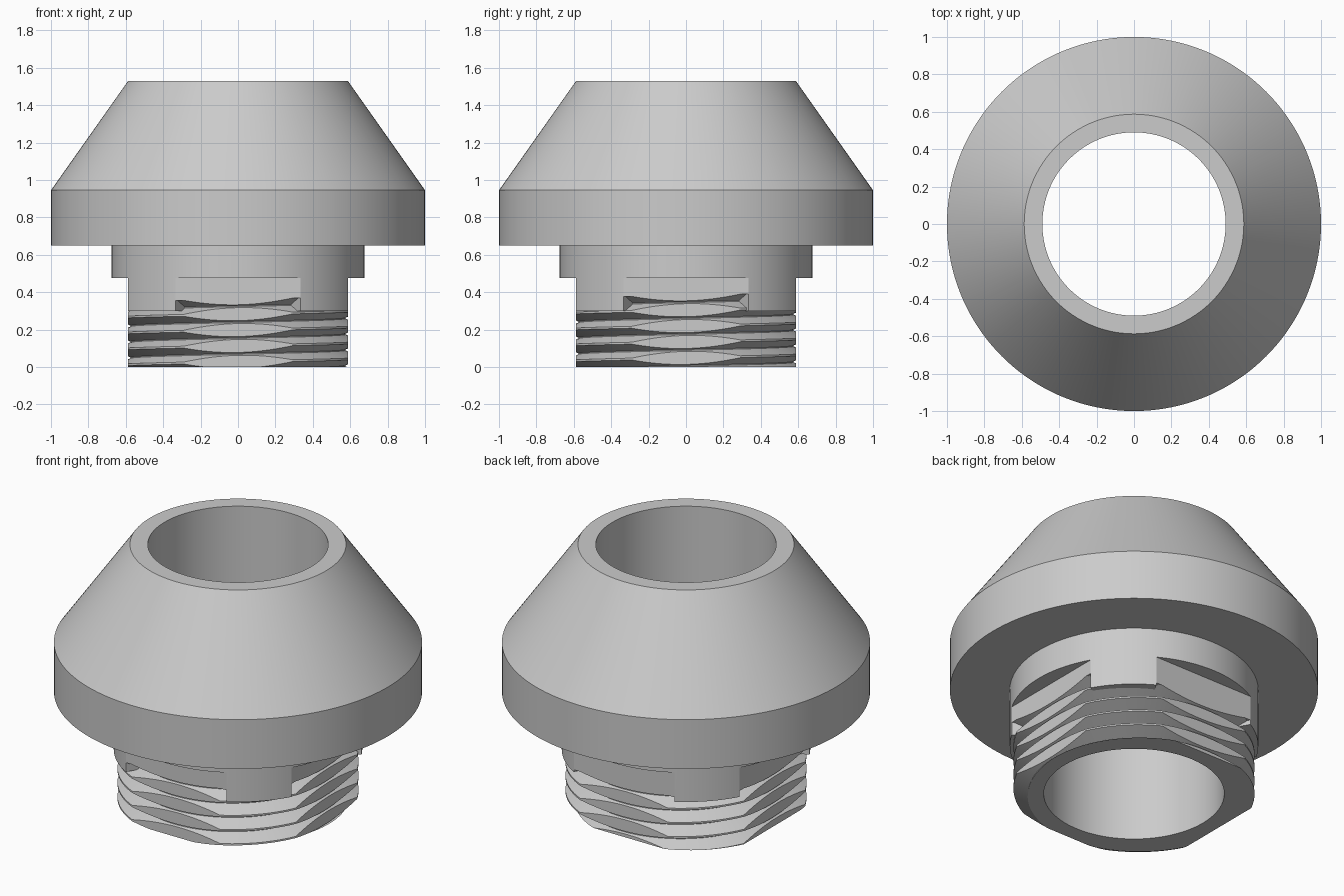
import bpy, bmesh, math

cube = bpy.data.objects.get("Cube")
if cube:
    bpy.data.objects.remove(cube, do_unlink=True)

BORE, FLAT = 0.49, 0.587            # bore radius, distance of wrench flats
COLLAR, CREST, ROOT = 0.675, 0.655, 0.575
PITCH, HALF_ROOT, FLANK = 0.085, 0.0025, 0.035
LEDGE, SHOULDER, BLOCK_END = 0.475, 0.65, 0.30

grey = bpy.data.materials.new("plain_grey")
grey.use_nodes = True
grey.diffuse_color = (0.6, 0.6, 0.6, 1)
grey.node_tree.nodes["Principled BSDF"].inputs["Base Color"].default_value = grey.diffuse_color


def steps(a, b, n):
    return [a + (b - a) * i / n for i in range(n + 1)]


# Columns around the axis: (angle, is it on a full-radius corner block)
edge = math.degrees(math.acos(FLAT / COLLAR))
crest_edge = math.degrees(math.acos(FLAT / CREST))
columns = []
for q in range(4):
    flat = steps(0, crest_edge, 11) + [edge]
    columns += [(90 * q + a, False) for a in flat]
    columns += [(90 * q + a, True) for a in steps(edge, 90 - edge, 12)]
    columns += [(90 * q + 90 - a, False) for a in reversed(flat)]


def clipped(radius, angle):
    """Radius limited by the four wrench flats."""
    t = math.radians(angle)
    return min(radius, FLAT / max(abs(math.cos(t)), abs(math.sin(t))))


def groove(angle):
    """Height of one thread groove at this angle."""
    return 0.325 + PITCH * (angle - 270) / 360


def thread_radius(z, angle):
    d = (z - groove(angle)) / PITCH
    d = abs(d - round(d)) * PITCH - HALF_ROOT
    r = ROOT + d * (CREST - ROOT) / FLANK
    return max(ROOT, min(r, clipped(CREST, angle)))


def thread_top(angle, corner):
    if corner:
        return BLOCK_END
    return 0.363 + PITCH * (((angle - 45) % 360) / 360 - 0.625)


# Cross-sections, given for each column
def head_section(angle, corner):
    return [(BORE, 0), (BORE, 1.53), (FLAT, 1.53), (1, 0.945),
            (1, SHOULDER), (COLLAR, SHOULDER)]


def collar_section(angle, corner):
    top = thread_top(angle, corner)
    r = COLLAR if corner else clipped(COLLAR, angle)
    return [(COLLAR, SHOULDER), (COLLAR, LEDGE), (r, LEDGE), (r, top),
            (thread_radius(top, angle), top)]


def thread_section(angle, corner):
    top = thread_top(angle, corner)
    rise = HALF_ROOT + FLANK * (clipped(CREST, angle) - ROOT) / (CREST - ROOT)
    heights = [top]
    for k in range(3, -8, -1):
        z = groove(angle) + k * PITCH
        heights += [z + rise, z + HALF_ROOT, z - HALF_ROOT, z - rise]
    heights.append(0)
    heights = [max(0, min(top, z)) for z in heights]
    return [(thread_radius(z, angle), z) for z in heights] + [(BORE, 0)]


def revolve(name, section):
    bm = bmesh.new()
    rings = []
    for angle, corner in columns:
        c, s = math.cos(math.radians(angle)), math.sin(math.radians(angle))
        rings.append([bm.verts.new((r * c, r * s, z)) for r, z in section(angle, corner)])
    for a, b in zip(rings, rings[1:]):
        for i in range(len(a) - 1):
            bm.faces.new((a[i], a[i + 1], b[i + 1], b[i]))
    bmesh.ops.remove_doubles(bm, verts=bm.verts, dist=1e-5)
    bmesh.ops.dissolve_degenerate(bm, edges=bm.edges, dist=1e-5)
    mesh = bpy.data.meshes.new(name)
    bm.to_mesh(mesh)
    bm.free()
    mesh.materials.append(grey)
    obj = bpy.data.objects.new(name, mesh)
    bpy.context.collection.objects.link(obj)
    bpy.ops.object.select_all(action='DESELECT')
    obj.select_set(True)
    bpy.context.view_layer.objects.active = obj
    bpy.ops.object.shade_smooth_by_angle(angle=math.radians(18))
    return obj


revolve("conical_head_and_bore", head_section)
revolve("notched_collar", collar_section)
revolve("threaded_neck", thread_section)
